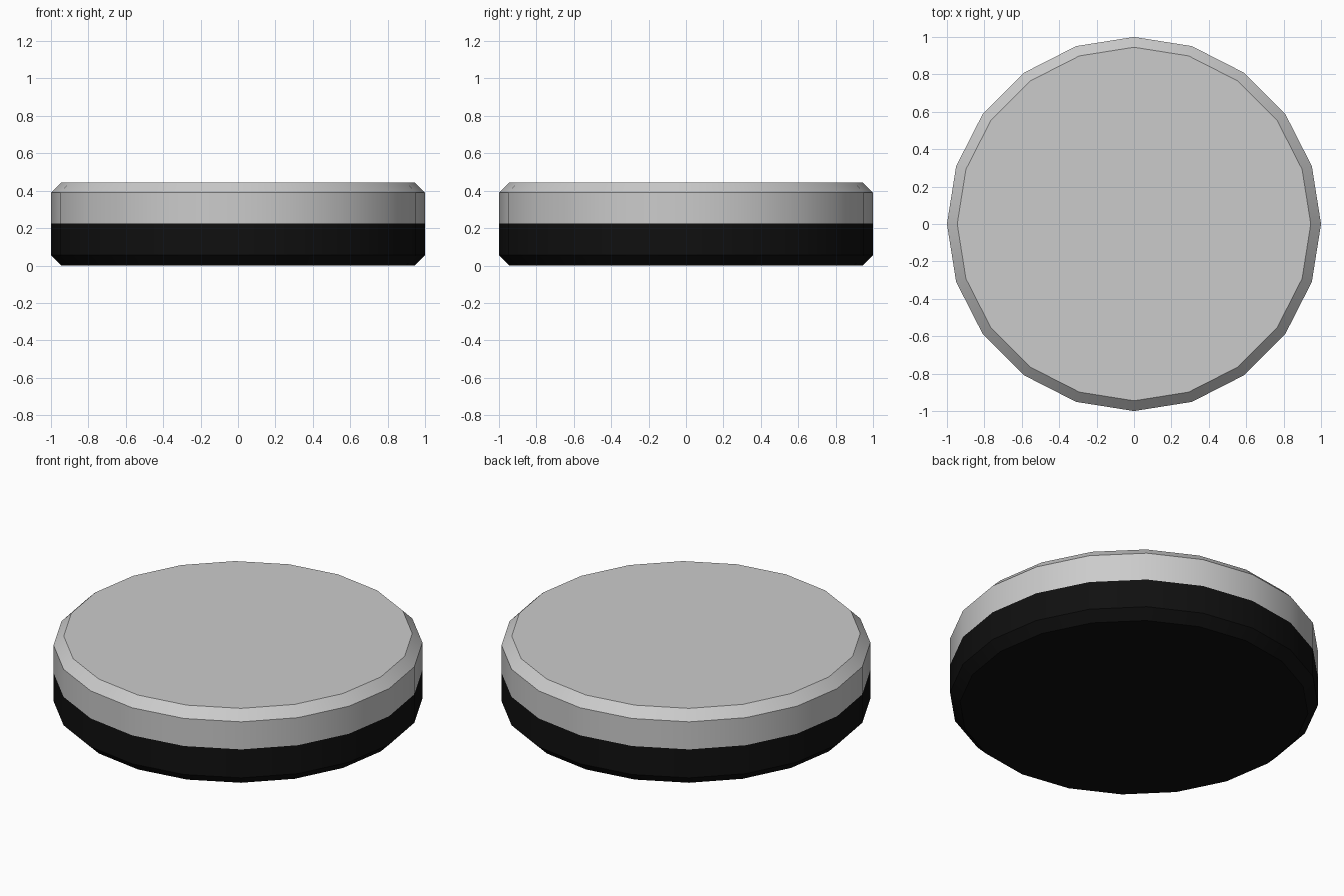
import bpy
import bmesh
from math import cos, sin, tau, radians

if "Cube" in bpy.data.objects:
    bpy.data.objects.remove(bpy.data.objects["Cube"])

SIDES = 20


def disc_half(name, profile, cap_first, color=None):
    """Turn a (radius, z) profile around z, capping its outer end."""
    bm = bmesh.new()
    rings = [[bm.verts.new((r * cos(tau * i / SIDES), r * sin(tau * i / SIDES), z))
              for i in range(SIDES)] for r, z in profile]
    for low, high in zip(rings, rings[1:]):
        for i in range(SIDES):
            j = (i + 1) % SIDES
            bm.faces.new((low[i], low[j], high[j], high[i]))
    bm.faces.new(rings[0][::-1] if cap_first else rings[-1])
    mesh = bpy.data.meshes.new(name)
    bm.to_mesh(mesh)
    bm.free()
    obj = bpy.data.objects.new(name, mesh)
    bpy.context.collection.objects.link(obj)
    if color:
        mat = bpy.data.materials.new(name + "_color")
        mat.diffuse_color = color
        mat.use_nodes = True
        mat.node_tree.nodes["Principled BSDF"].inputs["Base Color"].default_value = mat.diffuse_color
        mesh.materials.append(mat)
    bpy.ops.object.select_all(action='DESELECT')
    obj.select_set(True)
    bpy.context.view_layer.objects.active = obj
    bpy.ops.object.shade_smooth_by_angle(angle=radians(30))


# Black lower half with chamfered bottom rim
disc_half("lower_half", [(0.945, 0), (1, 0.055), (1, 0.225)], True,
          (0.005, 0.005, 0.005, 1))

# Grey upper half with chamfered top rim, meeting the lower half at the seam
disc_half("upper_half", [(1, 0.225), (1, 0.39), (0.945, 0.445)], False)
